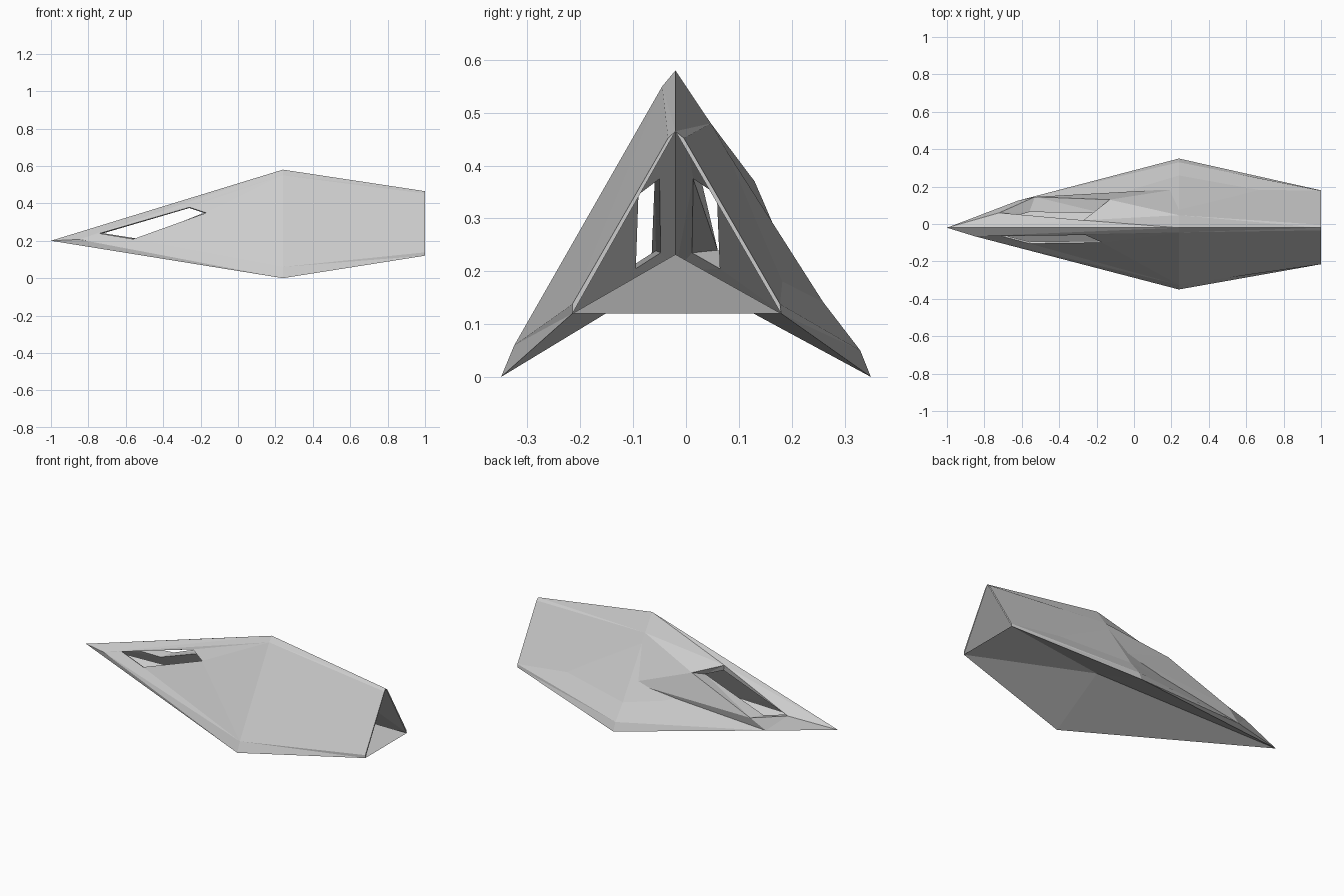
import bpy, bmesh

if "Cube" in bpy.data.objects:
    bpy.data.objects.remove(bpy.data.objects["Cube"])


def build(name, pts, faces):
    """Make a flat-shaded solid from named points and faces written as point names."""
    bm = bmesh.new()
    v = {k: bm.verts.new(p) for k, p in pts.items()}
    for f in faces:
        bm.faces.new([v[k] for k in f.split()])
    bmesh.ops.triangulate(bm, faces=[f for f in bm.faces if len(f.verts) > 3])
    bmesh.ops.recalc_face_normals(bm, faces=bm.faces[:])
    me = bpy.data.meshes.new(name)
    bm.to_mesh(me)
    bm.free()
    ob = bpy.data.objects.new(name, me)
    bpy.context.collection.objects.link(ob)
    return ob


# Shared hull corners: nose, top ridge, lower wing corners, open tail
AXIS = -0.02
N, T, Tr = (-1, AXIS, 0.2), (0.24, AXIS, 0.58), (1, AXIS, 0.465)
L, Lr = (0.24, -0.35, 0), (1, -0.215, 0.12)
R, Rr = (0.24, 0.35, 0), (1, 0.18, 0.12)

# Window corners on the left inner skin, mirrored across the axis for the right
win_l = {"w1": (-0.74, -0.048, 0.235), "w2": (-0.26, -0.05, 0.375),
         "w3": (-0.17, -0.09, 0.345), "w4": (-0.56, -0.095, 0.205)}
win_r = {k: (x, AXIS + 1.12 * (AXIS - y), z) for k, (x, y, z) in win_l.items()}

# Inner skin with a window hole, and the window reveal
inner = ["n t w2 w1", "t w w3 w2", "w w4 w3", "w n w1 w4", "t tr wr w"]
reveal = [f"w{i} w{i % 4 + 1} o{i % 4 + 1} o{i}" for i in range(1, 5)]

# Left wall: thin slab with chamfered borders
pts = dict(n=N, t=T, w=L, tr=Tr, wr=Lr, **win_l)
pts.update({k.replace("w", "o"): (x, y - 0.009, z + 0.004)
            for k, (x, y, z) in win_l.items()})
pts.update(nb=(-0.85, -0.066, 0.207), tb=(0.24, -0.045, 0.55), wb=(0.24, -0.325, 0.06),
           tb2=(1, -0.034, 0.452), wb2=(1, -0.215, 0.138))
build("left_wall", pts, inner + reveal + [
    "nb tb o2 o1", "tb wb o3 o2", "wb o4 o3", "wb nb o1 o4", "tb tb2 wb2 wb",
    "n t tb nb", "t tr tb2 tb", "n nb wb w", "w wb wb2 wr", "tr wr wb2 tb2"])

# Right wall: same inner skin, outer skin bulging around a deep window
pts = dict(n=N, t=T, w=R, tr=Tr, wr=Rr, **win_r)
pts.update(o1=(-0.72, 0.06, 0.24), o2=(-0.27, 0.02, 0.41),
           o3=(-0.13, 0.13, 0.37), o4=(-0.53, 0.145, 0.21),
           nb=(-0.62, 0.125, 0.15), tb=(0.24, 0.047, 0.48), k=(0.24, 0.188, 0.235),
           wb=(0.24, 0.33, 0.05), tb2=(1, -0.004, 0.452), k2=(1, 0.09, 0.29),
           wb2=(1, 0.178, 0.138))
build("right_wall", pts, inner + reveal + [
    "n t o2", "t tb o2", "n o2 o1", "o2 tb o3", "o3 tb k", "o3 k o4", "o4 k nb",
    "k wb nb", "n o1 nb", "o1 o4 nb", "n nb wb w", "t tr tb2 tb",
    "tb tb2 k2 k", "k k2 wb2 wb", "w wb wb2 wr", "tr wr wb2 k2 tb2"])

# Arched floor: two skins sharing the wing edges and the tail edge
pts = dict(n=N, l=L, r=R, lr=Lr, rr=Rr,
           ci=(0.24, AXIS, 0.232), co=(0.24, AXIS, 0.2))
build("floor", pts, [f for c in ("ci", "co") for f in (
    f"n l {c}", f"n {c} r", f"l lr {c}", f"r {c} rr", f"lr rr {c}")])
